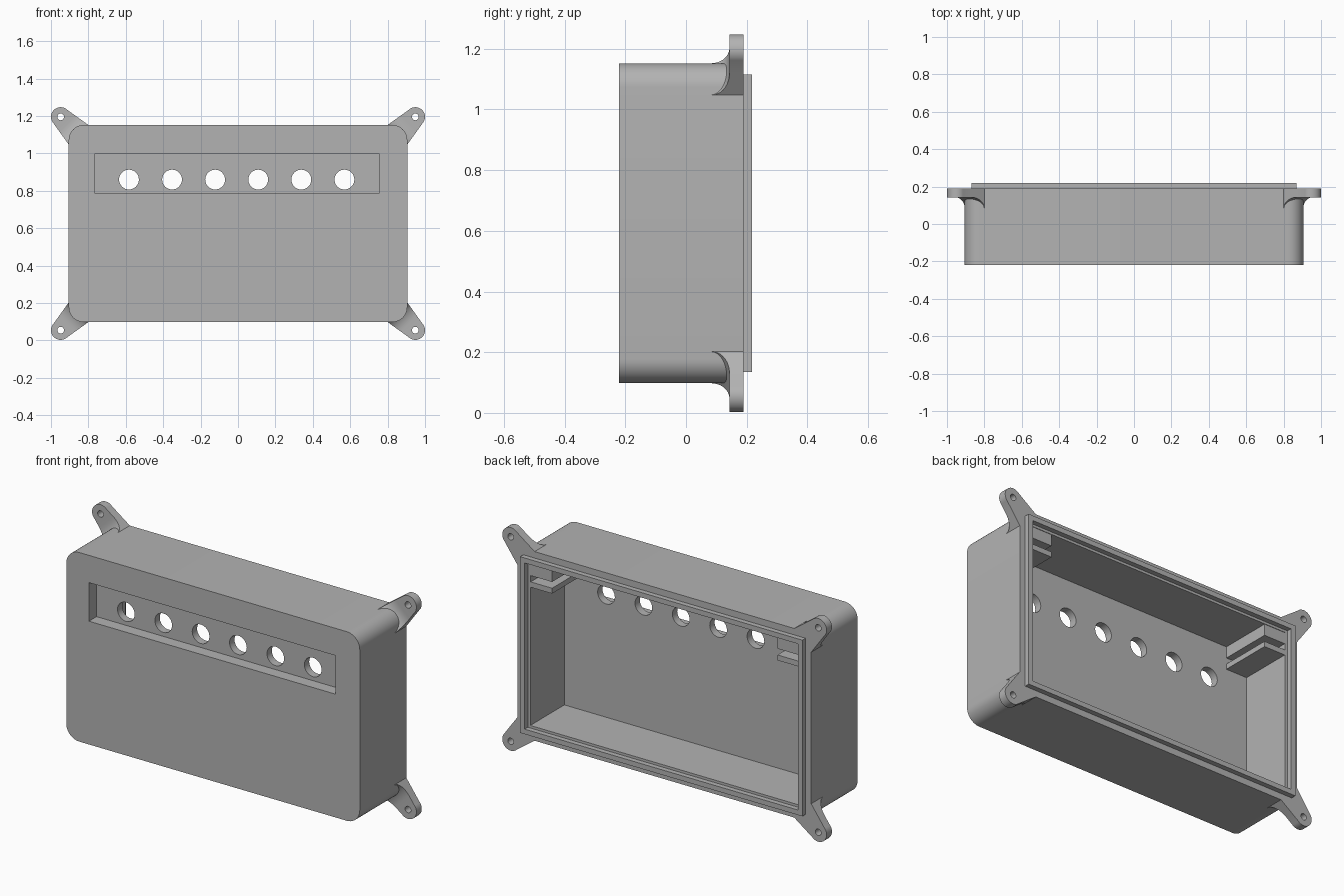
import bpy, bmesh
from math import sin, cos, pi, sqrt, radians
from mathutils import Vector

if "Cube" in bpy.data.objects:
    bpy.data.objects.remove(bpy.data.objects["Cube"])

MID_Z = 0.625
HALF_X, HALF_Z = 0.905, 0.527      # outer half sizes of the shell
FRONT_Y, BACK_Y = -0.22, 0.19
CORNER = 0.08
WALL = 0.078
FLOOR_Y = -0.11                    # inner face of the front panel

grey = bpy.data.materials.new("plain grey")
grey.use_nodes = True
colour = (0.45, 0.45, 0.45, 1)
grey.diffuse_color = colour
grey.node_tree.nodes["Principled BSDF"].inputs["Base Color"].default_value = colour


def finish(name, bm):
    bmesh.ops.recalc_face_normals(bm, faces=bm.faces)
    mesh = bpy.data.meshes.new(name)
    bm.to_mesh(mesh)
    bm.free()
    mesh.materials.append(grey)
    obj = bpy.data.objects.new(name, mesh)
    bpy.context.collection.objects.link(obj)
    return obj


def prism(name, outline, y0, y1):
    """Extrude an (x, z) outline from y0 to y1."""
    bm = bmesh.new()
    face = bm.faces.new([bm.verts.new((x, y0, z)) for x, z in outline])
    out = bmesh.ops.extrude_face_region(bm, geom=[face])
    verts = [g for g in out["geom"] if isinstance(g, bmesh.types.BMVert)]
    bmesh.ops.translate(bm, verts=verts, vec=(0, y1 - y0, 0))
    return finish(name, bm)


def rect(x0, x1, z0, z1):
    return [(x0, z0), (x1, z0), (x1, z1), (x0, z1)]


def circle(x, z, r, n=32):
    return [(x + r * cos(2 * pi * i / n), z + r * sin(2 * pi * i / n)) for i in range(n)]


def centred(hx, hz):
    return rect(-hx, hx, MID_Z - hz, MID_Z + hz)


def rounded(hx, hz, r, n=10):
    pts = []
    for quarter, (sx, sz) in enumerate([(1, 1), (-1, 1), (-1, -1), (1, -1)]):
        for i in range(n + 1):
            a = (quarter + i / n) * pi / 2
            pts.append((sx * (hx - r) + r * cos(a), MID_Z + sz * (hz - r) + r * sin(a)))
    return pts


def cut(obj, cutter):
    mod = obj.modifiers.new("cut", "BOOLEAN")
    mod.operation = "DIFFERENCE"
    mod.solver = "EXACT"
    mod.object = cutter
    bpy.context.view_layer.objects.active = obj
    bpy.ops.object.modifier_apply(modifier=mod.name)
    bpy.data.objects.remove(cutter)


def smooth(obj):
    bpy.ops.object.select_all(action="DESELECT")
    obj.select_set(True)
    bpy.context.view_layer.objects.active = obj
    bpy.ops.object.shade_smooth_by_angle(angle=radians(30))


# Shell: rounded box, open at the back
shell = prism("shell", rounded(HALF_X, HALF_Z, CORNER), FRONT_Y, BACK_Y)
cut(shell, prism("cavity_cutter", centred(HALF_X - WALL, HALF_Z - WALL), FLOOR_Y, 0.3))

# Recessed strip with a row of round holes
cut(shell, prism("recess_cutter", rect(-0.765, 0.755, 0.785, 1.0), -0.3, -0.153))
for i in range(6):
    cut(shell, prism("hole_cutter", circle(-0.583 + 0.2304 * i, 0.86, 0.053), -0.2, 0))
smooth(shell)

# Raised lip around the open back
lip = prism("back_lip", centred(0.87, 0.491), BACK_Y - 0.002, 0.218)
cut(lip, prism("lip_cutter", centred(0.842, 0.463), 0, 0.3))

# Slotted holders in the upper inside corners
for side, label in ((1, "left"), (-1, "right")):
    x0, x1 = sorted((side * 0.695, side * 0.83))
    prism(label + "_holder_block", rect(x0, x1, 1.01, 1.077), FLOOR_Y - 0.002, BACK_Y - 0.003)
    prism(label + "_holder_shelf", rect(x0, x1, 0.945, 0.975), FLOOR_Y - 0.002, BACK_Y - 0.003)

# Mounting lugs: tapered ears running out diagonally, with a curved underside
HOLE_U, TIP_R = 0.174, 0.052
BASE_U, BASE_W = 0.04, 0.074
CURVE_U, CURVE_Y = 0.085, 0.058
UNDER_Y = 0.085


def lug_slices():
    """Yield (distance, half width, underside y) along the lug."""
    yield BASE_U - 0.01, BASE_W, UNDER_Y
    steps = [BASE_U + CURVE_U * (1 - cos(i * pi / 24)) for i in range(13)]
    steps += [HOLE_U + TIP_R * sin(i * pi / 32) for i in range(17)]
    for u in steps:
        if u < HOLE_U:
            w = BASE_W + (TIP_R - BASE_W) * (u - BASE_U) / (HOLE_U - BASE_U)
        else:
            w = max(sqrt(max(TIP_R ** 2 - (u - HOLE_U) ** 2, 0)), 0.001)
        k = max(0, 1 - (u - BASE_U) / CURVE_U)
        yield u, w, UNDER_Y + CURVE_Y * sqrt(1 - k * k)


def lug(name, sx, sz):
    out = Vector((sx, 0, sz)).normalized()
    across = Vector((sx, 0, -sz)).normalized()
    start = Vector((sx * (HALF_X - CORNER), 0, MID_Z + sz * (HALF_Z - CORNER)))
    bm = bmesh.new()
    rings = []
    for u, w, y in lug_slices():
        ring = []
        for v, d in ((-w, y), (w, y), (w, BACK_Y), (-w, BACK_Y)):
            ring.append(bm.verts.new(start + out * u + across * v + Vector((0, d, 0))))
        rings.append(ring)
    for a, b in zip(rings, rings[1:]):
        for i in range(4):
            j = (i + 1) % 4
            bm.faces.new((a[i], a[j], b[j], b[i]))
    bm.faces.new(rings[0])
    bm.faces.new(rings[-1])
    obj = finish(name, bm)
    hole = start + out * HOLE_U
    cut(obj, prism("screw_cutter", circle(hole.x, hole.z, 0.018, 20), 0, 0.3))
    smooth(obj)


for sx, side in ((1, "left"), (-1, "right")):
    for sz, level in ((1, "upper"), (-1, "lower")):
        lug(f"{level}_{side}_lug", sx, sz)
